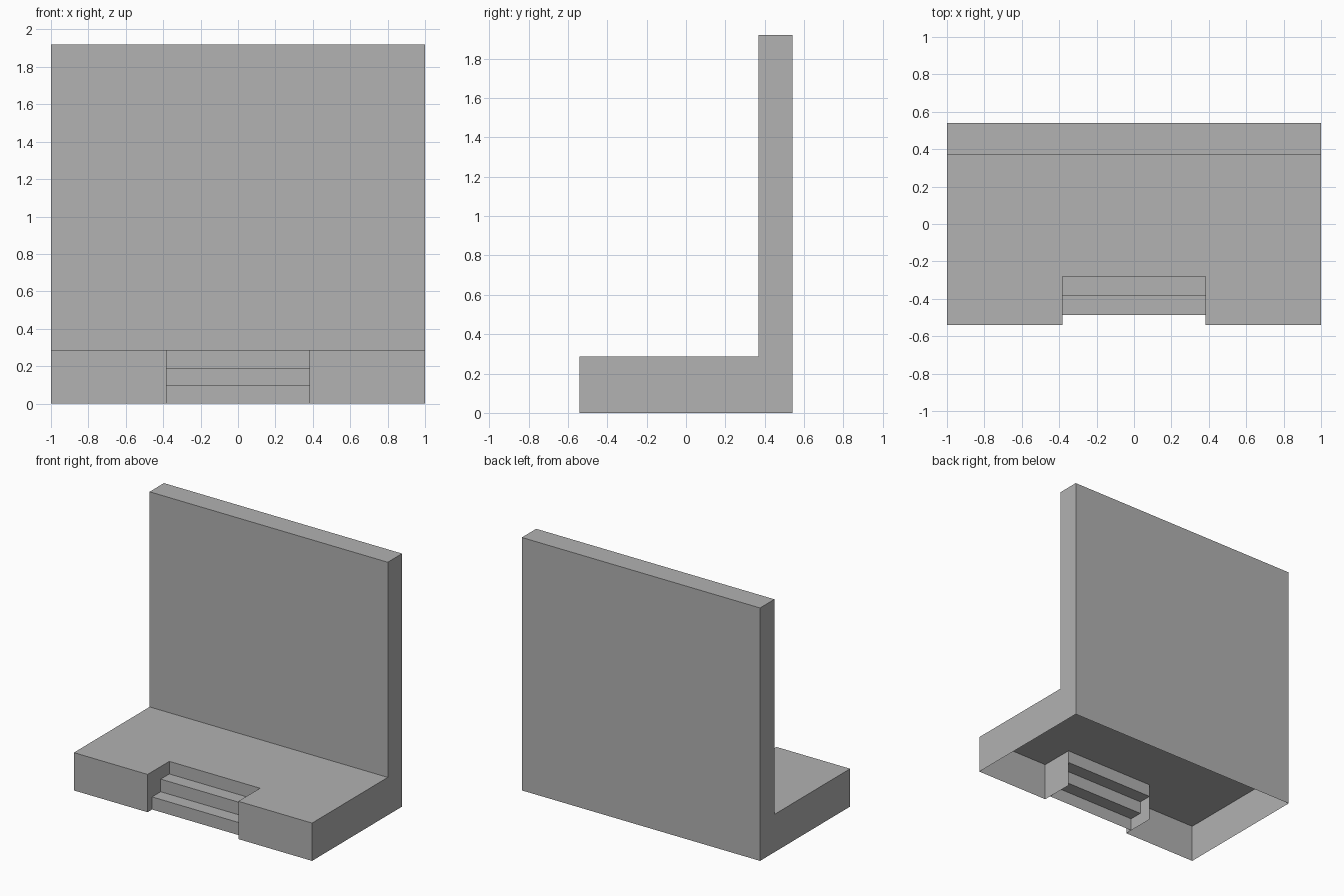
import bpy
import bmesh

if "Cube" in bpy.data.objects:
    bpy.data.objects.remove(bpy.data.objects["Cube"])

# Main dimensions
W, FRONT, BACK = 1.0, -0.54, 0.54      # half width, front and back
WALL_Y, WALL_TOP = 0.368, 1.92         # front of the wall and its top
DECK = 0.287                           # platform height
NW, NOTCH_Y = 0.381, -0.28             # stair recess half width and depth
STEP_H, STEP_D = DECK / 3, 0.103       # riser and tread sizes

grey = bpy.data.materials.new("plain grey")
grey.diffuse_color = (0.445, 0.445, 0.445, 1)
grey.use_nodes = True
grey.node_tree.nodes["Principled BSDF"].inputs["Base Color"].default_value = grey.diffuse_color


def face(bm, pts):
    bm.faces.new([bm.verts.new(p) for p in pts])


def strip(bm, path, x0, x1):
    """Sweep a (y, z) path across x as flat panels."""
    for (ya, za), (yb, zb) in zip(path, path[1:]):
        face(bm, [(x0, ya, za), (x1, ya, za), (x1, yb, zb), (x0, yb, zb)])


def side(bm, outline, x, flip):
    """Flat (y, z) outline facing +x, or -x when flipped."""
    pts = [(x, y, z) for y, z in outline]
    face(bm, pts[::-1] if flip else pts)


def finish(bm, name):
    bmesh.ops.remove_doubles(bm, verts=bm.verts, dist=0.0001)
    mesh = bpy.data.meshes.new(name)
    bm.to_mesh(mesh)
    bm.free()
    mesh.materials.append(grey)
    bpy.context.collection.objects.link(bpy.data.objects.new(name, mesh))


# Platform and back wall: one hollow L-shaped shell, open underneath
bm = bmesh.new()
strip(bm, [(WALL_Y, DECK), (WALL_Y, WALL_TOP), (BACK, WALL_TOP), (BACK, 0)], -W, W)
face(bm, [(x, y, DECK) for x, y in [
    (-W, FRONT), (-NW, FRONT), (-NW, NOTCH_Y), (NW, NOTCH_Y),
    (NW, FRONT), (W, FRONT), (W, WALL_Y), (-W, WALL_Y)]])
end = [(FRONT, 0), (BACK, 0), (BACK, WALL_TOP), (WALL_Y, WALL_TOP),
       (WALL_Y, DECK), (FRONT, DECK)]
cheek = [(FRONT, 0), (NOTCH_Y, 0), (NOTCH_Y, DECK), (FRONT, DECK)]
for s in (-1, 1):
    side(bm, end, s * W, s < 0)
    side(bm, cheek, s * NW, s > 0)
    strip(bm, [(FRONT, 0), (FRONT, DECK)], *sorted((s * NW, s * W)))
finish(bm, "platform_and_back_wall")

# Stairs: thin risers and treads climbing to the platform
bm = bmesh.new()
path = []
for i in range(3):
    y = NOTCH_Y - (2 - i) * STEP_D
    path += [(y, i * STEP_H), (y, (i + 1) * STEP_H)]
strip(bm, path, -NW, NW)
finish(bm, "stairs")
